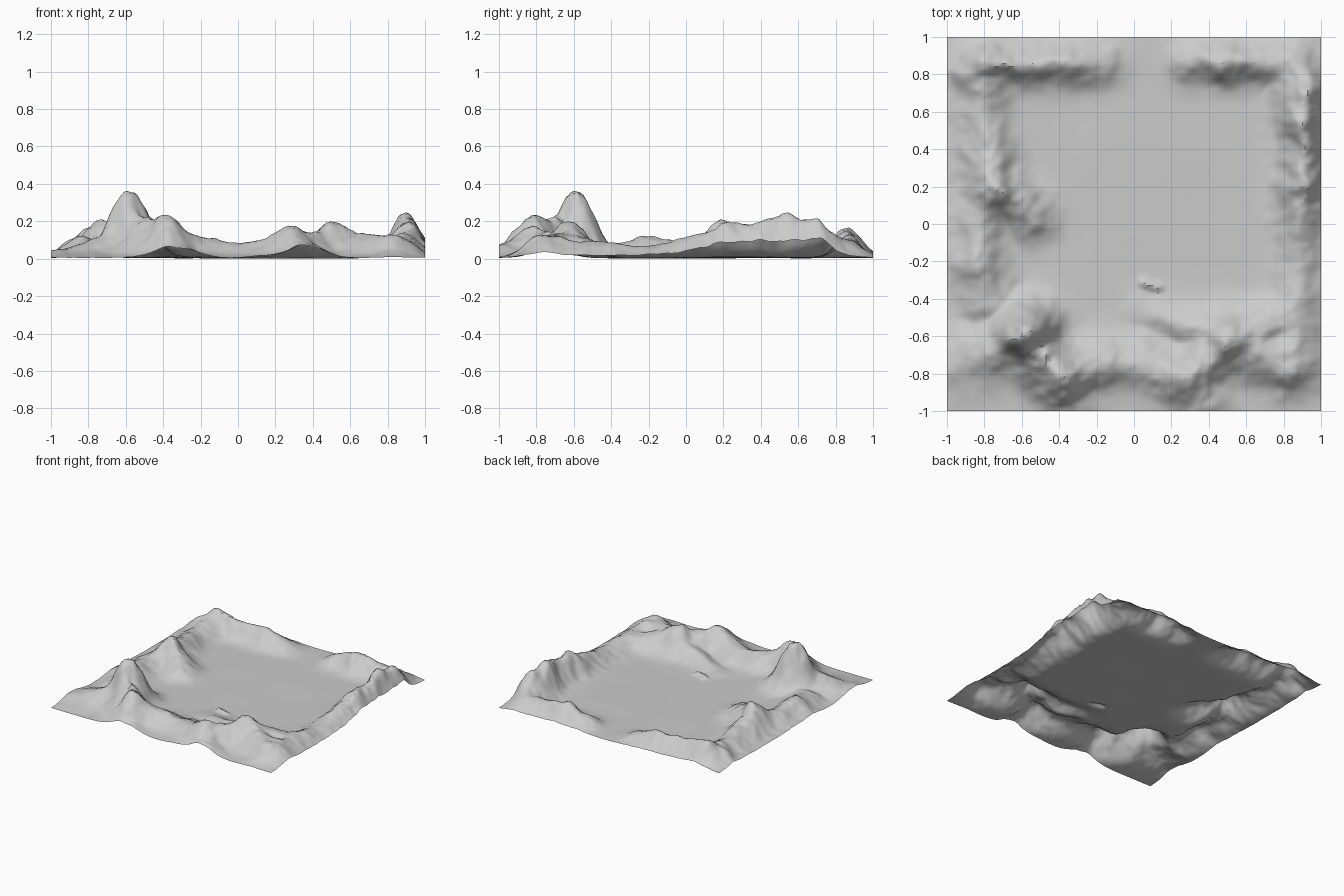
import bpy, bmesh, math
from mathutils import Vector, noise

N = 140          # grid cells per side
FLOOR = 0.012    # height of the valley floor

ridges = []


def ridge(width, *points):
    """A ridge of even width along crest points (x, y, height)."""
    for i in range(max(1, len(points) - 1)):
        ridges.append((width, points[i], points[min(i + 1, len(points) - 1)]))


def height(x, y):
    # bend the ridges a little so that their flanks look eroded
    wx = x + 0.022 * noise.noise(Vector((x * 6, y * 6, 1.3)))
    wy = y + 0.022 * noise.noise(Vector((x * 6, y * 6, 7.9)))
    wx += 0.012 * noise.noise(Vector((x * 16, y * 16, 4.2)))
    wy += 0.012 * noise.noise(Vector((x * 16, y * 16, 9.4)))
    total = 0
    for w, a, b in ridges:
        dx, dy = b[0] - a[0], b[1] - a[1]
        sq = dx * dx + dy * dy
        t = max(0, min(1, ((wx - a[0]) * dx + (wy - a[1]) * dy) / sq)) if sq else 0
        d = math.hypot(wx - a[0] - t * dx, wy - a[1] - t * dy)
        total += ((a[2] + t * (b[2] - a[2])) * math.exp(-0.9 * (d / w) ** 2)) ** 5
    rough = noise.fractal(Vector((x * 9, y * 9, 3.1)), 0.8, 2.1, 5)
    floor = FLOOR + 0.004 * noise.noise(Vector((x * 3, y * 3, 0.5)))
    return floor + 0.95 * total ** 0.2 * (1 + 0.11 * rough)


# Main peak, and the crest from it to the front edge
ridge(0.13, (-0.58, -0.58, 0.37))
ridge(0.13, (-0.6, -0.62, 0.25), (-0.38, -0.83, 0.21), (-0.33, -0.95, 0.07))
ridge(0.14, (-0.62, -0.62, 0.17), (-0.93, -0.74, 0.05))

# Front ridge and front right massif
ridge(0.12, (-0.36, -0.8, 0.16), (-0.15, -0.74, 0.1), (0.03, -0.74, 0.075),
      (0.28, -0.84, 0.155), (0.36, -0.95, 0.085))
massif = (0.52, -0.62, 0.165)
ridge(0.13, (0.28, -0.82, 0.135), massif, (0.7, -0.7, 0.12), (0.84, -0.76, 0.13))
ridge(0.11, massif, (0.8, -0.5, 0.09))
ridge(0.09, (0.48, -0.6, 0.12), (0.05, -0.47, 0.02))

# Right ridge
ridge(0.105, (0.84, -0.77, 0.12), (0.88, -0.2, 0.06), (0.9, 0.2, 0.175),
      (0.905, 0.55, 0.23), (0.9, 0.7, 0.19), (0.85, 0.87, 0.08))

# Back ridge, two lengths with a pass between
ridge(0.095, (0.85, 0.86, 0.09), (0.47, 0.87, 0.135), (0.32, 0.87, 0.09))
ridge(0.095, (-0.18, 0.86, 0.07), (-0.35, 0.86, 0.115), (-0.78, 0.86, 0.145))
ridge(0.09, (-0.88, 0.8, 0.1), (-0.76, 0.9, 0.13))

# Left ridge with a spur into the valley
left_top = (-0.74, 0.18, 0.175)
ridge(0.115, (-0.8, 0.85, 0.14), (-0.81, 0.6, 0.08), left_top,
      (-0.82, 0.02, 0.09), (-0.84, -0.2, 0.11), (-0.78, -0.42, 0.08))
ridge(0.11, left_top, (-0.55, 0.06, 0.1))

# Small knoll
ridge(0.025, (0.06, -0.32, 0.03), (0.12, -0.34, 0.025))

# Terrain sheet
bm = bmesh.new()
bmesh.ops.create_grid(bm, x_segments=N, y_segments=N, size=1)
for v in bm.verts:
    v.co.z = height(v.co.x, v.co.y)
low = min(v.co.z for v in bm.verts)
for v in bm.verts:
    v.co.z -= low
mesh = bpy.data.meshes.new("terrain")
bm.to_mesh(mesh)
bm.free()
terrain = bpy.data.objects.new("terrain", mesh)
bpy.context.collection.objects.link(terrain)

bpy.context.view_layer.objects.active = terrain
terrain.select_set(True)
bpy.ops.object.shade_smooth_by_angle(angle=math.radians(35))
